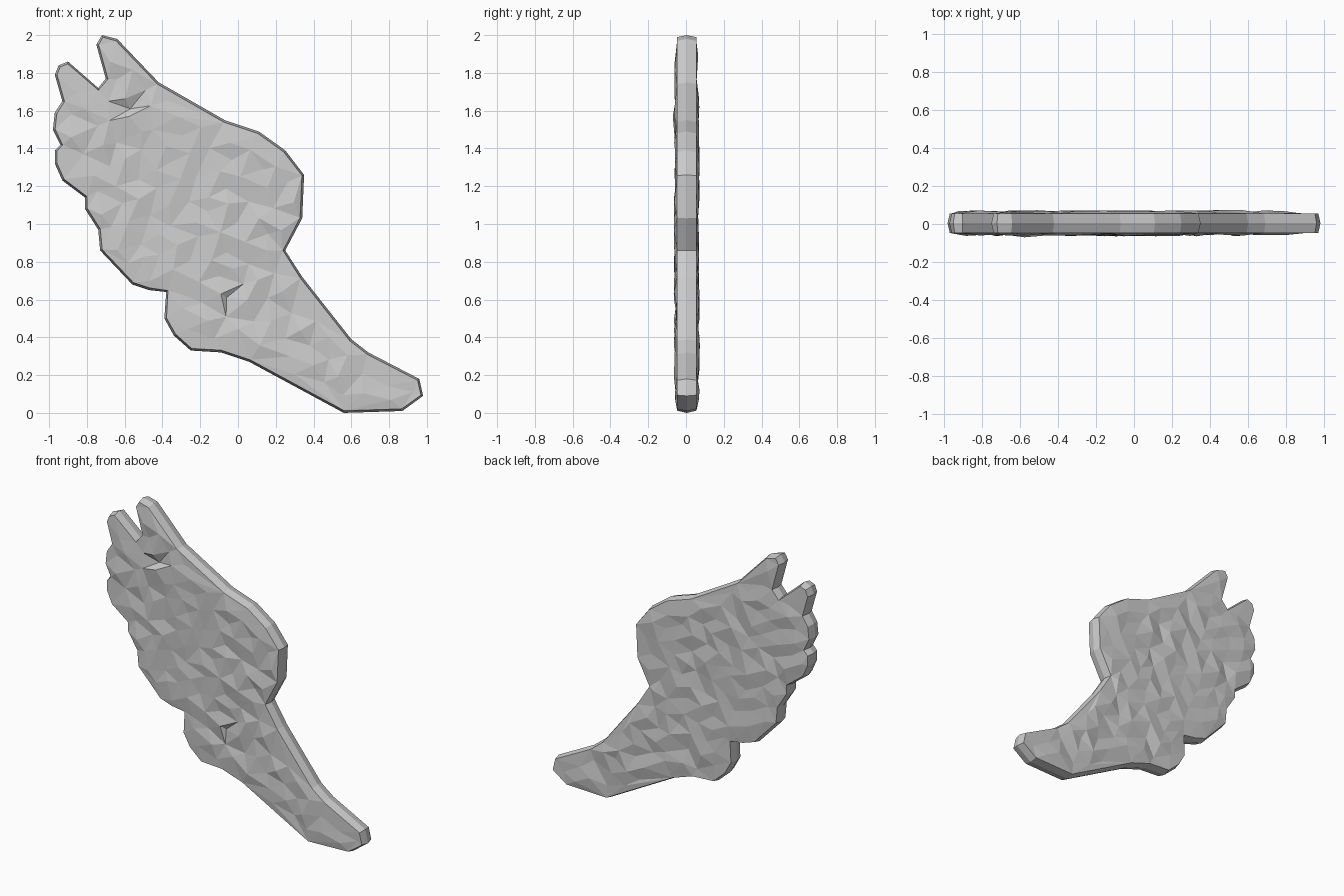
import bpy
import bmesh
import math
import random
from mathutils import Vector
from mathutils.geometry import delaunay_2d_cdt

if "Cube" in bpy.data.objects:
    bpy.data.objects.remove(bpy.data.objects["Cube"])

random.seed(7)

# Silhouette of the wing in the x-z plane, clockwise from the top feather tip
OUTLINE = [Vector(p) for p in [
    (-.72, 2.0), (-.64, 1.98), (-.42, 1.75), (-.07, 1.55), (.11, 1.49), (.25, 1.39),
    (.35, 1.26), (.34, 1.03), (.25, .86), (.34, .72), (.60, .39), (.69, .32),
    (.96, .18), (.98, .09), (.87, .01), (.56, 0), (.06, .27), (-.09, .32),
    (-.25, .33), (-.34, .41), (-.39, .50), (-.38, .64), (-.47, .65), (-.56, .68),
    (-.73, .86), (-.74, .97), (-.81, 1.08), (-.81, 1.14), (-.93, 1.23), (-.97, 1.32),
    (-.97, 1.39), (-.94, 1.42), (-.98, 1.50), (-.97, 1.59), (-.93, 1.65), (-.97, 1.79),
    (-.95, 1.84), (-.90, 1.86), (-.74, 1.72), (-.70, 1.77), (-.75, 1.95)]]
N = len(OUTLINE)


def inset(points, d):
    result = []
    for i, p in enumerate(points):
        a = (p - points[i - 1]).normalized()
        b = (points[(i + 1) % len(points)] - p).normalized()
        n = Vector((a.y + b.y, -a.x - b.x)).normalized()
        result.append(p + n * d)
    return result


def inside(p, points):
    hit = False
    for i, b in enumerate(points):
        a = points[i - 1]
        if (a.y > p.y) != (b.y > p.y):
            if p.x < a.x + (p.y - a.y) * (b.x - a.x) / (b.y - a.y):
                hit = not hit
    return hit


def edge_distance(p, points):
    best = 9
    for i, b in enumerate(points):
        a = points[i - 1]
        t = max(0, min(1, (p - a).dot(b - a) / (b - a).length_squared))
        best = min(best, (p - a.lerp(b, t)).length)
    return best


def feather_points(rim):
    """Jittered rows of relief points running along the feathers."""
    along = Vector((math.cos(-.42), math.sin(-.42)))
    across = Vector((-along.y, along.x))
    found = []
    for row in range(-20, 21):
        for col in range(-12, 13):
            p = Vector((0, 1)) + along * (col + .5 * (row % 2)) * .15 + across * row * .075
            p += Vector((random.uniform(-.025, .025), random.uniform(-.02, .02)))
            if inside(p, rim) and edge_distance(p, rim) > .035:
                found.append((p, (.007 if row % 2 else -.004) + random.uniform(-.005, .005)))
    return found


def add_side(bm, rim, sign, extras):
    """Triangulated faceted sheet; returns its rim vertices in order."""
    relief = [q for q in feather_points(rim)
              if all((q[0] - e[0]).length > .05 for e in extras)] + extras
    flat = rim + [q[0] for q in relief]
    heights = [.051] * N + [.057 + q[1] for q in relief]
    out = delaunay_2d_cdt(flat, [], [list(range(N))], 1, 1e-5)
    verts, made = [], {}
    for co, ids in zip(out[0], out[3]):
        v = bm.verts.new((co.x, .004 + sign * heights[ids[0]], co.y))
        verts.append(v)
        for k in ids:
            made[k] = v
    for tri in out[2]:
        bm.faces.new([verts[k] for k in tri])
    return [made[k] for k in range(N)]


bm = bmesh.new()
rim = inset(OUTLINE, .012)

# Raised feather tips with small steps on the front
steps = [(Vector((-.57, 1.61)), -.02), (Vector((-.575, 1.57)), .017), (Vector((-.45, 1.50)), .006),
         (Vector((-.09, .63)), .012), (Vector((-.06, .61)), -.012), (Vector((.05, .60)), .01)]
front = add_side(bm, rim, -1, steps)
back = add_side(bm, rim, 1, [])

# Bevelled edge band joining front and back
middle = [bm.verts.new((p.x, .004, p.y)) for p in OUTLINE]
for i in range(N):
    j = (i + 1) % N
    bm.faces.new((front[i], front[j], middle[j], middle[i]))
    bm.faces.new((middle[i], middle[j], back[j], back[i]))

bmesh.ops.recalc_face_normals(bm, faces=bm.faces[:])
mesh = bpy.data.meshes.new("feathered_wing")
bm.to_mesh(mesh)
bm.free()
wing = bpy.data.objects.new("feathered_wing", mesh)
bpy.context.collection.objects.link(wing)
